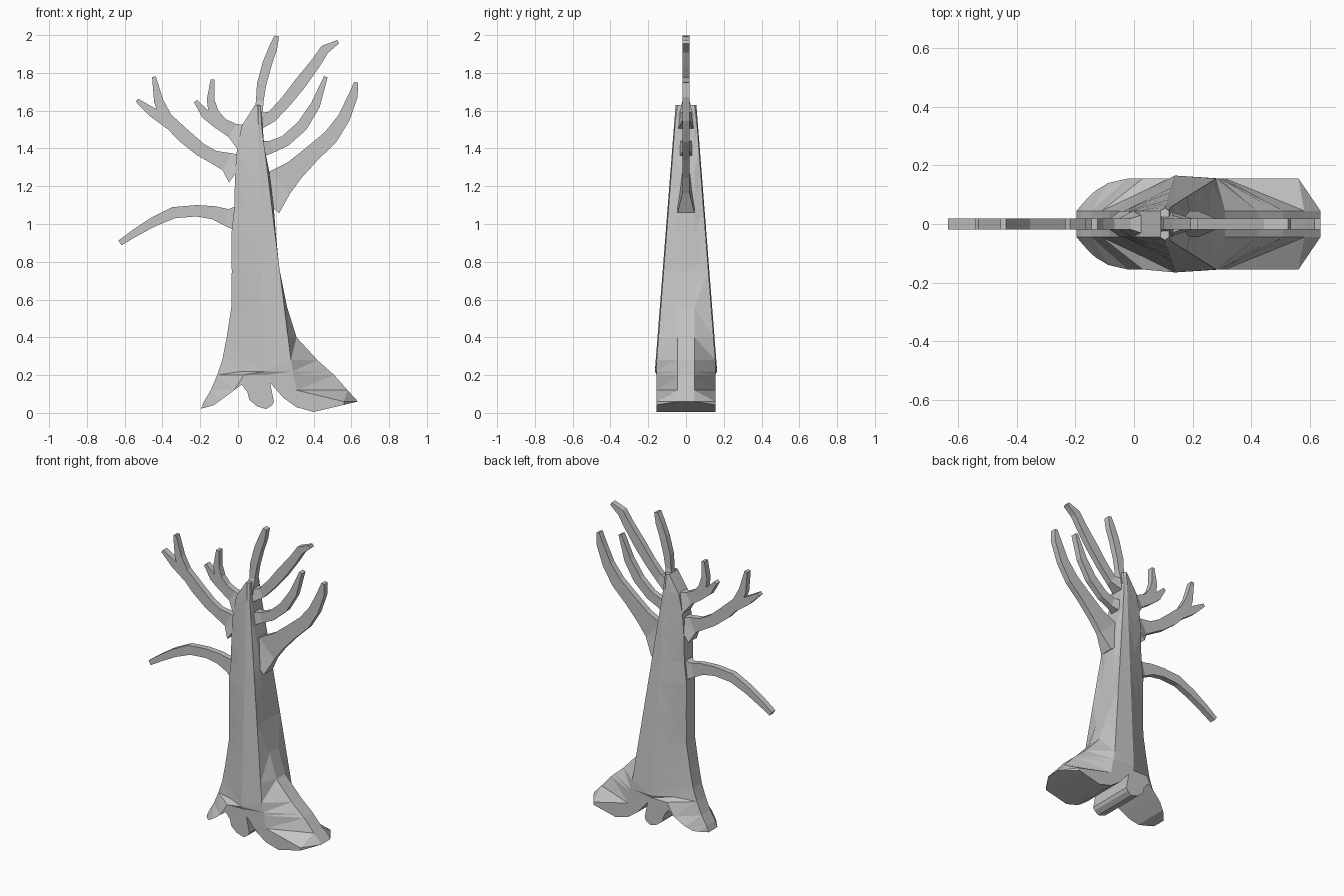
import bpy
import bmesh
from mathutils import Vector

UNIT = 0.01  # tables below are written in hundredths

start_cube = bpy.data.objects.get("Cube")
if start_cube:
    bpy.data.objects.remove(start_cube, do_unlink=True)

bark = bpy.data.materials.new("plain_grey_bark")
bark.use_nodes = True
bark.diffuse_color = (0.55, 0.55, 0.55, 1)
bark.node_tree.nodes["Principled BSDF"].inputs["Base Color"].default_value = bark.diffuse_color


def loft(name, rings):
    """Join equal rings of points into a closed, flat shaded solid."""
    bm = bmesh.new()
    loops = [[bm.verts.new(Vector(point) * UNIT) for point in ring] for ring in rings]
    count = len(loops[0])
    for lower, upper in zip(loops, loops[1:]):
        for i in range(count):
            j = (i + 1) % count
            bm.faces.new((lower[i], lower[j], upper[j], upper[i]))
    bm.faces.new(loops[0][::-1])
    bm.faces.new(loops[-1])
    bmesh.ops.triangulate(bm, faces=bm.faces[:])
    bmesh.ops.recalc_face_normals(bm, faces=bm.faces[:])
    mesh = bpy.data.meshes.new(name)
    bm.to_mesh(mesh)
    bm.free()
    mesh.materials.append(bark)
    obj = bpy.data.objects.new(name, mesh)
    bpy.context.collection.objects.link(obj)
    return obj


def sample(edge, z):
    """Point on a trunk edge, given as (height, x, depth) rows, at one height."""
    for low, high in zip(edge, edge[1:]):
        if z <= high[0]:
            t = (z - low[0]) / (high[0] - low[0])
            return Vector(low).lerp(Vector(high), t)
    return Vector(edge[-1])


# Trunk: rim edges on both sides, a central ridge and a broad right facet
RIM = 4.5
left_outline = [(0, -20.5), (6, -18), (12, -14.5), (20, -11), (28, -8.3), (40, -6),
                (56, -3.5), (75, -3.3), (95, -3.5), (108, -2), (128, -1.5),
                (140, -0.5), (152, 2), (163, 9)]
right_outline = [(0, 63.5), (6, 63.5), (12, 58), (20, 51), (28, 42), (40, 31),
                 (56, 26), (75, 22), (95, 20), (108, 19), (128, 16.5),
                 (140, 14), (152, 13), (163, 12)]
ridge = [(0, 14, 15.5), (20, 14, 15.5), (22, 14, 16.5), (163, 10.5, 5.5)]
right_facet = [(0, 56, 15.5), (6, 56, 15.5), (12, 31, 15.5), (28, 28, 15.5), (163, 11.2, 5)]
left_root = [(0, -12, 15.5), (6, -8, 15.5), (12, -2, 15.5), (20, 3, 15.5)]


def trunk_ring(z):
    left = Vector((z, sample(left_outline, z)[1], RIM))
    right = Vector((z, sample(right_outline, z)[1], RIM))
    crest = sample(ridge, z)
    inner_left = sample(left_root, z) if z <= 20 else left.lerp(crest, 0.5)
    half = [left, inner_left, crest, sample(right_facet, z), right]
    front = [(p[1], -p[2], z) for p in half]
    back = [(p[1], p[2], z) for p in reversed(half)]
    return front + back


heights = sorted({row[0] for row in left_outline} | {22})
trunk = loft("trunk", [trunk_ring(z) for z in heights])

# Underside profile that separates the three roots
underside = [(-30, 0), (-20.5, 2), (-13, 4), (-6, 9), (2, 15), (5, 11), (6, 7),
             (10, 3.5), (15, 2), (18, 4), (19, 6), (17, 16), (24, 8), (31, 3),
             (40, 0.5), (55, 4), (63.5, 6), (70, 6)]
cutter = loft("root_cutter", [[(x, y, z) for x, z in underside] + [(70, y, -20), (-30, y, -20)]
                              for y in (-30, 30)])
cutter.hide_render = True
cut = trunk.modifiers.new("root_gaps", "BOOLEAN")
cut.operation = "DIFFERENCE"
cut.solver = "EXACT"
cut.object = cutter
bpy.context.view_layer.objects.active = trunk
bpy.ops.object.modifier_apply(modifier=cut.name)
bpy.data.objects.remove(cutter, do_unlink=True)


def branch(name, path, root_depth=RIM):
    """Flat bar along (x, z, width) points, thicker where it meets the trunk."""
    rings = []
    for i, (x, z, width) in enumerate(path):
        before, after = path[max(i - 1, 0)], path[min(i + 1, len(path) - 1)]
        along = Vector((after[0] - before[0], after[1] - before[1])).normalized()
        dx, dz = -along.y * width / 2, along.x * width / 2
        depth = root_depth if i == 0 else 1.9
        rings.append([(x + s * dx, t * depth, z + s * dz)
                      for s, t in ((-1, -1), (1, -1), (1, 1), (-1, 1))])
    return loft(name, rings)


# Branches on the model's right
branch("low_drooping_branch", [(0, 103, 14), (-6, 103.5, 9), (-13, 106, 7), (-22, 107, 6),
                               (-34, 106, 6), (-45, 101, 5), (-55, 95, 4), (-62.5, 90, 3)])
branch("forked_branch", [(0, 129, 17), (-6, 133, 10), (-13, 135.5, 7), (-20, 139.5, 7),
                         (-29, 147, 7.5), (-38, 156, 6.5), (-42, 165, 5), (-44.5, 178, 2)])
branch("forked_branch_twig", [(-36, 153, 6), (-45, 159, 5), (-53.5, 165.5, 2)], 1.9)
branch("small_fork", [(3, 146, 14), (-3, 149.5, 8), (-9, 153, 7), (-13, 159, 5.5),
                      (-14.5, 166, 4), (-13.5, 176.5, 2)])
branch("small_fork_twig", [(-10, 153, 6), (-17, 158, 5), (-22.5, 165, 2)], 1.9)

# Crown branch
branch("top_branch", [(10.5, 155, 5), (11.5, 165, 4), (12.5, 174, 5), (15.5, 185, 5),
                      (18.5, 193, 4.5), (20.5, 199.5, 2.5)])

# Branches on the model's left
branch("upper_left_branch", [(10, 154, 9), (18, 157, 6), (25.5, 165, 6), (33, 174.5, 6.5),
                             (41, 185, 5.5), (46, 192.5, 5), (53, 196.5, 2)])
branch("middle_left_branch", [(10, 139, 9), (18, 141, 6.5), (25, 144, 6), (34, 152, 6),
                              (41, 163, 5), (46.5, 178, 2)])
branch("lower_left_branch", [(14, 112, 20), (22, 122, 16), (30, 128.5, 11), (39, 137, 9),
                             (49, 146, 8), (56, 156, 6.5), (61, 168, 5), (62.5, 175, 2)])
